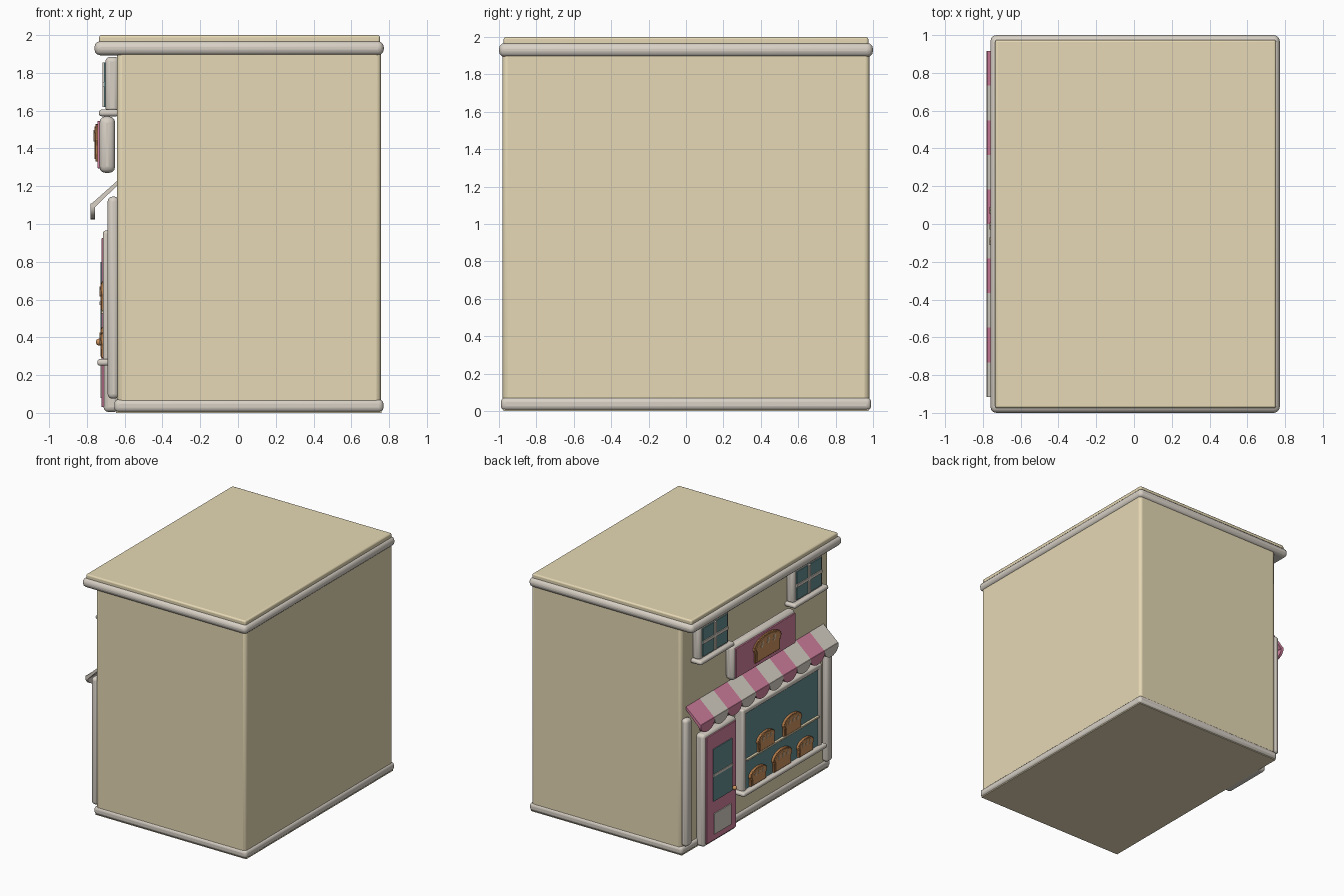
import bpy, bmesh, math
from mathutils import Matrix

if "Cube" in bpy.data.objects:
    bpy.data.objects.remove(bpy.data.objects["Cube"])


def mat(name, rgb):
    m = bpy.data.materials.new(name)
    m.diffuse_color = (*rgb, 1)
    m.use_nodes = True
    m.node_tree.nodes["Principled BSDF"].inputs["Base Color"].default_value = m.diffuse_color
    return m


WALL = mat("tan_wall", (0.79, 0.69, 0.46))
TRIM = mat("grey_trim", (0.68, 0.63, 0.56))
PINK = mat("pink_paint", (0.66, 0.22, 0.35))
GLASS = mat("teal_glass", (0.125, 0.27, 0.28))
BREAD = mat("bread_face", (0.62, 0.30, 0.115))
CRUST = mat("bread_crust", (0.46, 0.20, 0.07))
CREAM = mat("bread_slash", (0.74, 0.55, 0.35))


def finish(name, bm, mats, bevel=0, seg=3):
    bmesh.ops.recalc_face_normals(bm, faces=bm.faces[:])
    me = bpy.data.meshes.new(name)
    bm.to_mesh(me)
    bm.free()
    for m in mats:
        me.materials.append(m)
    ob = bpy.data.objects.new(name, me)
    bpy.context.collection.objects.link(ob)
    if bevel:
        mod = ob.modifiers.new("round", "BEVEL")
        mod.width, mod.segments = bevel, seg
    bpy.ops.object.select_all(action="DESELECT")
    ob.select_set(True)
    bpy.context.view_layer.objects.active = ob
    bpy.ops.object.shade_smooth_by_angle(angle=math.radians(35))
    return ob


def box(name, x, y, z, m, bevel=0.0, tilt=0.0):
    """Box from (min, max) ranges, optionally tilted about x."""
    bm = bmesh.new()
    size = [b - a for a, b in (x, y, z)]
    mid = [(a + b) / 2 for a, b in (x, y, z)]
    mtx = Matrix.Translation(mid) @ Matrix.Rotation(tilt, 4, "X") @ Matrix.Diagonal((*size, 1))
    bmesh.ops.create_cube(bm, size=1, matrix=mtx)
    return finish(name, bm, [m], bevel)


def prism(name, pts, x0, x1, m, bevel=0.0):
    """Extrude a (y, z) outline from x0 to x1."""
    bm = bmesh.new()
    face = bm.faces.new([bm.verts.new((x0, y, z)) for y, z in pts])
    ext = bmesh.ops.extrude_face_region(bm, geom=[face])
    for v in ext["geom"]:
        if isinstance(v, bmesh.types.BMVert):
            v.co.x = x1
    return finish(name, bm, [m], bevel, 2)


def loaf_outline(y, z, w, h):
    pts = [(y - 0.45 * w, z), (y + 0.45 * w, z), (y + 0.45 * w, z + 0.42 * h)]
    for i in range(13):
        a = math.pi * i / 12
        pts.append((y + 0.5 * w * math.cos(a), z + h * (0.58 + 0.42 * math.sin(a))))
    return pts + [(y - 0.45 * w, z + 0.42 * h)]


def loaf(name, x, y, z, w, h):
    """Bread loaf: crust, lighter face and three slashes."""
    prism(name + "_crust", loaf_outline(y, z, w, h), x + 0.03, x - 0.012, CRUST, 0.004)
    prism(name + "_face", loaf_outline(y, z + 0.07 * h, 0.86 * w, 0.86 * h), x, x - 0.017, BREAD)
    for k in (-1, 0, 1):
        yc, zc = y + k * 0.22 * w, z + (0.70 - 0.04 * abs(k)) * h
        box(name + "_slash", (x - 0.021, x - 0.013), (yc - 0.03 * w, yc + 0.03 * w),
            (zc - 0.12 * h, zc + 0.12 * h), CREAM, 0, 0.35)


# Building shell (the base trim stays just above the tan underside)
box("building_body", (-0.64, 0.757), (-0.98, 0.98), (0.03, 1.93), WALL, 0.025)
box("underside", (-0.645, 0.76), (-0.977, 0.977), (0.0, 0.05), WALL)
box("base_trim", (-0.655, 0.77), (-0.99, 0.99), (0.004, 0.072), TRIM, 0.024)
box("cornice", (-0.76, 0.772), (-1.0, 1.0), (1.893, 1.968), TRIM, 0.032)
box("roof_slab", (-0.735, 0.752), (-0.975, 0.975), (1.95, 2.0), WALL, 0.012)

# Corner pillars
for s in (-1, 1):
    a, b = sorted((s * 0.895, s * 0.975))
    box("corner_pillar", (-0.69, -0.63), (a, b), (0.075, 1.145), TRIM, 0.025)

# Door
box("door_frame", (-0.712, -0.63), (0.34, 0.78), (0.005, 0.95), TRIM, 0.025)
box("door_panel", (-0.722, -0.70), (0.36, 0.755), (0.03, 0.925), PINK, 0.004)
box("door_glass", (-0.729, -0.72), (0.42, 0.675), (0.36, 0.80), GLASS)
box("door_glass_bar", (-0.734, -0.72), (0.42, 0.675), (0.57, 0.59), TRIM)
box("door_kick_plate", (-0.729, -0.72), (0.435, 0.66), (0.08, 0.255), TRIM)
bm = bmesh.new()
bmesh.ops.create_uvsphere(bm, u_segments=16, v_segments=10, radius=0.018,
                          matrix=Matrix.Translation((-0.735, 0.40, 0.375)))
finish("door_knob", bm, [BREAD])

# Shop window: four frame bars, pane, sill and shelf
Y0, Y1 = -0.79, 0.26
box("shop_pane", (-0.705, -0.63), (Y0 + 0.03, Y1 - 0.03), (0.28, 0.94), GLASS)
for a, b in ((Y0, Y0 + 0.045), (Y1 - 0.045, Y1)):
    box("shop_frame_side", (-0.715, -0.63), (a, b), (0.26, 0.965), TRIM, 0.014)
box("shop_frame_top", (-0.715, -0.63), (Y0, Y1), (0.92, 0.965), TRIM, 0.014)
box("shop_sill", (-0.745, -0.63), (Y0 - 0.03, Y1 + 0.03), (0.25, 0.285), TRIM, 0.014)
box("shop_shelf", (-0.725, -0.69), (Y0 + 0.045, Y1 - 0.045), (0.525, 0.54), WALL, 0.003)

# Bread on display
for y, z, w, h in ((-0.04, 0.54, 0.23, 0.145), (-0.39, 0.54, 0.245, 0.155),
                   (0.065, 0.29, 0.225, 0.135), (-0.255, 0.29, 0.25, 0.165),
                   (-0.565, 0.29, 0.21, 0.135)):
    loaf("display_loaf", -0.712, y, z, w, h)

# Sign board
box("sign_board", (-0.735, -0.65), (-0.42, 0.42), (1.27, 1.57), TRIM, 0.035)
box("sign_face", (-0.745, -0.72), (-0.395, 0.395), (1.295, 1.545), PINK, 0.004)
loaf("sign_loaf", -0.743, -0.01, 1.33, 0.37, 0.20)

# Upper windows
for s in (-1, 1):
    c = 0.625 * s
    box("upper_frame", (-0.702, -0.63), (c - 0.2, c + 0.2), (1.59, 1.885), TRIM, 0.025)
    box("upper_glass", (-0.710, -0.70), (c - 0.165, c + 0.165), (1.62, 1.855), GLASS)
    box("upper_mullion", (-0.718, -0.70), (c - 0.015, c + 0.015), (1.62, 1.855), TRIM)
    box("upper_crossbar", (-0.718, -0.70), (c - 0.165, c + 0.165), (1.727, 1.752), TRIM)
    box("upper_sill", (-0.737, -0.63), (c - 0.225, c + 0.225), (1.57, 1.606), TRIM, 0.015)

# Striped awning: sloped strips with a scalloped valance
W = 0.183
for i in range(10):
    m = PINK if i % 2 == 0 else TRIM
    y1 = 0.915 - i * W
    y0 = y1 - W
    bm = bmesh.new()
    prof = [(-0.632, 1.235), (-0.775, 1.108), (-0.775, 1.09), (-0.755, 1.09), (-0.632, 1.212)]
    f = bm.faces.new([bm.verts.new((x, y0, z)) for x, z in prof])
    ext = bmesh.ops.extrude_face_region(bm, geom=[f])
    for v in ext["geom"]:
        if isinstance(v, bmesh.types.BMVert):
            v.co.y = y1
    finish("awning_stripe", bm, [m])
    pts = [(y0, 1.108), (y1, 1.108)]
    for k in range(13):
        a = math.pi * k / 12
        pts.append(((y0 + y1) / 2 + W / 2 * math.cos(a), 1.09 - 0.065 * math.sin(a)))
    prism("awning_scallop", pts, -0.78, -0.758, m)
